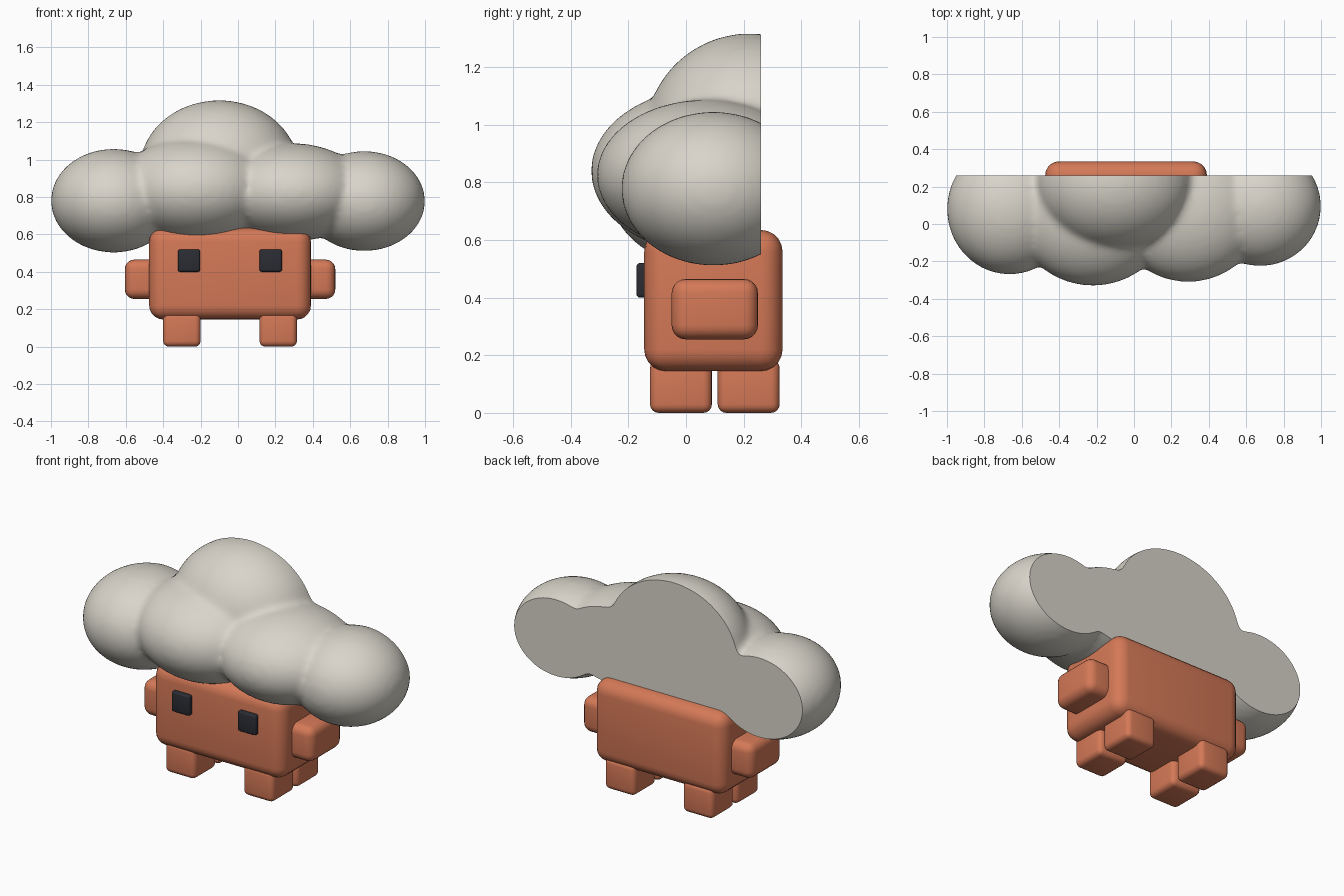
import bpy, bmesh
from mathutils import Matrix, Vector

if "Cube" in bpy.data.objects:
    bpy.data.objects.remove(bpy.data.objects["Cube"])


def material(name, rgb):
    m = bpy.data.materials.new(name)
    m.diffuse_color = (*rgb, 1)
    m.use_nodes = True
    m.node_tree.nodes["Principled BSDF"].inputs["Base Color"].default_value = m.diffuse_color
    return m


ORANGE = material("terracotta orange", (0.66, 0.19, 0.095))
CREAM = material("warm light grey", (0.69, 0.66, 0.59))
DARK = material("charcoal", (0.024, 0.026, 0.034))


def finish(obj, mat, angle):
    obj.data.materials.clear()
    obj.data.materials.append(mat)
    bpy.ops.object.select_all(action='DESELECT')
    obj.select_set(True)
    bpy.context.view_layer.objects.active = obj
    bpy.ops.object.shade_smooth_by_angle(angle=angle)


def add_object(name, bm):
    mesh = bpy.data.meshes.new(name)
    bm.to_mesh(mesh)
    bm.free()
    obj = bpy.data.objects.new(name, mesh)
    bpy.context.collection.objects.link(obj)
    return obj


def rounded_box(name, x, y, z, radius, mat, segments=5):
    """Box spanning the (min, max) ranges, with rounded edges."""
    bm = bmesh.new()
    bmesh.ops.create_cube(bm, size=1)
    for v in bm.verts:
        v.co = Vector([(r[0] + r[1]) / 2 + c * (r[1] - r[0])
                       for c, r in zip(v.co, (x, y, z))])
    bmesh.ops.bevel(bm, geom=bm.edges[:], offset=radius, segments=segments,
                    profile=0.5, affect='EDGES', clamp_overlap=True)
    obj = add_object(name, bm)
    finish(obj, mat, 0.7)
    return obj


# Body
rounded_box("body", (-0.475, 0.39), (-0.145, 0.335), (0.145, 0.635), 0.075, ORANGE)

# Arms
for side, span in (("left", (-0.605, -0.40)), ("right", (0.32, 0.52))):
    rounded_box(side + "_arm", span, (-0.05, 0.25), (0.255, 0.465), 0.05, ORANGE)

# Legs
for side, span in (("left", (-0.40, -0.20)), ("right", (0.115, 0.315))):
    for end, depth in (("front", (-0.125, 0.09)), ("back", (0.11, 0.325))):
        rounded_box(f"{end}_{side}_leg", span, depth, (0.0, 0.185), 0.03, ORANGE, 4)

# Eyes
for side, span in (("left", (-0.322, -0.202)), ("right", (0.115, 0.235))):
    rounded_box(side + "_eye", span, (-0.172, -0.13), (0.40, 0.52), 0.012, DARK, 3)

# Cloud lobes: centre, radii
lobes = [
    ((-0.665, 0.08, 0.78), (0.335, 0.35, 0.277)),
    ((-0.22, 0.07, 0.84), (0.42, 0.40, 0.285)),
    ((0.29, 0.07, 0.825), (0.40, 0.38, 0.262)),
    ((0.675, 0.095, 0.778), (0.325, 0.32, 0.267)),
    ((-0.10, 0.22, 0.95), (0.425, 0.365, 0.367)),
]
bm = bmesh.new()
for centre, radii in lobes:
    bmesh.ops.create_uvsphere(bm, u_segments=64, v_segments=32, radius=1,
                              matrix=Matrix.LocRotScale(Vector(centre), None, Vector(radii)))
cloud = add_object("cloud", bm)

# Merge the lobes and soften the creases
merge = cloud.modifiers.new("merge", 'REMESH')
merge.mode = 'VOXEL'
merge.voxel_size = 0.018
soften = cloud.modifiers.new("soften", 'SMOOTH')
soften.factor = 0.5
soften.iterations = 10
bpy.context.view_layer.update()
merged = bpy.data.meshes.new_from_object(
    cloud.evaluated_get(bpy.context.evaluated_depsgraph_get()))
cloud.modifiers.clear()

# Slice the back of the cloud flat
bm = bmesh.new()
bm.from_mesh(merged)
cut = bmesh.ops.bisect_plane(bm, geom=bm.verts[:] + bm.edges[:] + bm.faces[:],
                             plane_co=(0, 0.26, 0), plane_no=(0, 1, 0), clear_outer=True)
rim = [g for g in cut["geom_cut"] if isinstance(g, bmesh.types.BMEdge)]
bmesh.ops.contextual_create(bm, geom=rim)
bmesh.ops.recalc_face_normals(bm, faces=bm.faces[:])
bm.to_mesh(cloud.data)
bm.free()
finish(cloud, CREAM, 0.6)
